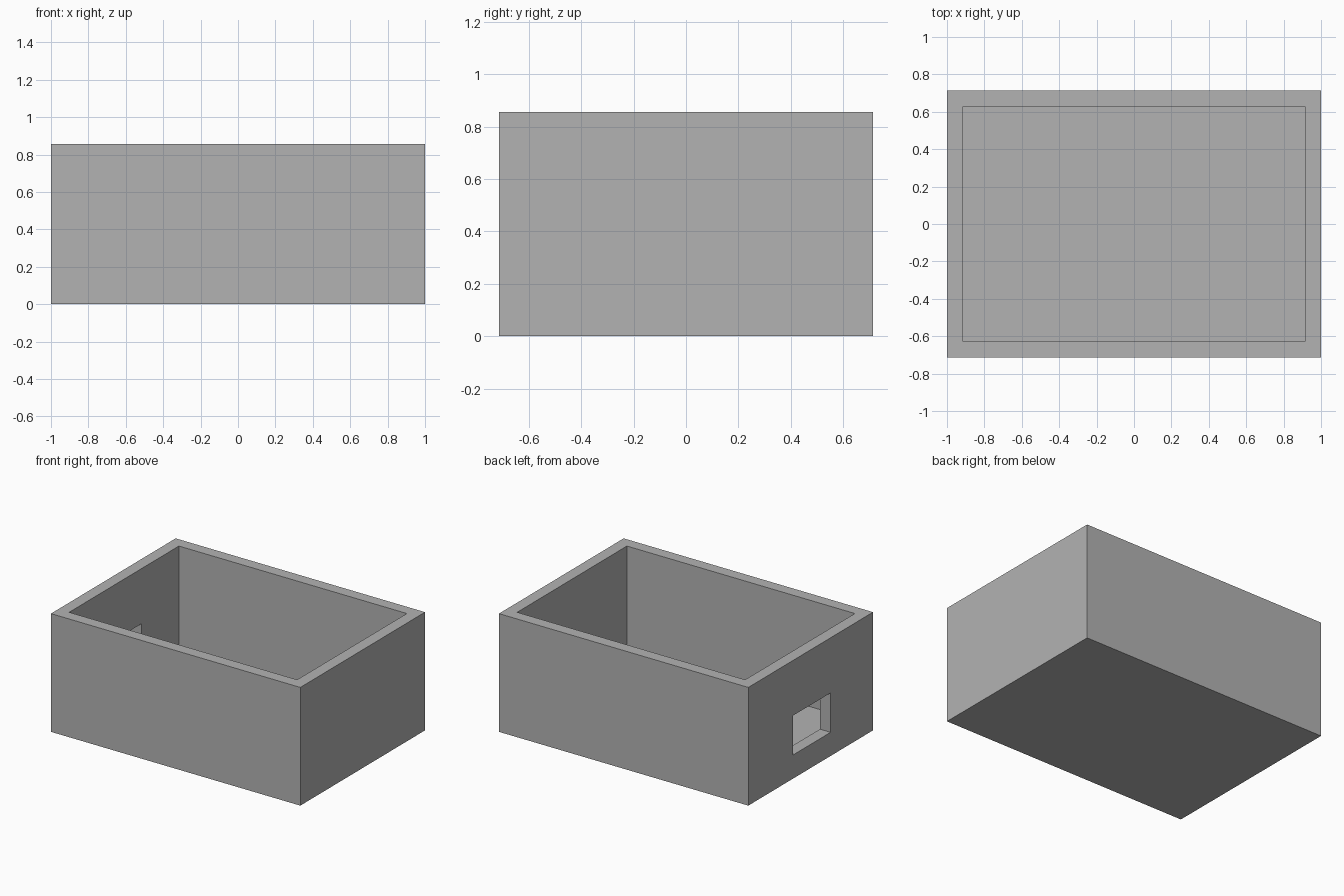
import bpy

old = bpy.data.objects.get("Cube")
if old:
    bpy.data.objects.remove(old, do_unlink=True)

UNIT = 2 / 70                       # box is 70 x 50 x 30 units
LENGTH, WIDTH, HEIGHT, WALL = 70, 50, 30, 3

grey = bpy.data.materials.new("light grey")
grey.use_nodes = True
colour = (0.45, 0.45, 0.45, 1)
grey.diffuse_color = colour
grey.node_tree.nodes["Principled BSDF"].inputs["Base Color"].default_value = colour


def block(name, low, high):
    """Axis-aligned block between two corners, given in box units."""
    size = [(b - a) * UNIT for a, b in zip(low, high)]
    centre = [(a + b) / 2 * UNIT for a, b in zip(low, high)]
    bpy.ops.mesh.primitive_cube_add(size=1, location=centre)
    obj = bpy.context.object
    obj.name = name
    obj.scale = size
    bpy.ops.object.transform_apply(location=True, rotation=False, scale=True)
    obj.data.materials.append(grey)
    return obj


def cut(target, cutter):
    """Subtract the cutter from the target and discard the cutter."""
    cutter.hide_render = True
    mod = target.modifiers.new(cutter.name, "BOOLEAN")
    mod.operation = "DIFFERENCE"
    mod.solver = "EXACT"
    mod.object = cutter
    bpy.context.view_layer.objects.active = target
    bpy.ops.object.modifier_apply(modifier=mod.name)
    bpy.data.objects.remove(cutter, do_unlink=True)


# Outer shell
x, y = LENGTH / 2, WIDTH / 2
box = block("open_box", (-x, -y, 0), (x, y, HEIGHT))

# Hollow interior, open at the top
cut(box, block("cavity", (WALL - x, WALL - y, WALL), (x - WALL, y - WALL, HEIGHT + 5)))

# Rectangular port through the right end wall
cut(box, block("port", (-x - 2, -8, 6), (-x + WALL + 2, 7, 16)))
